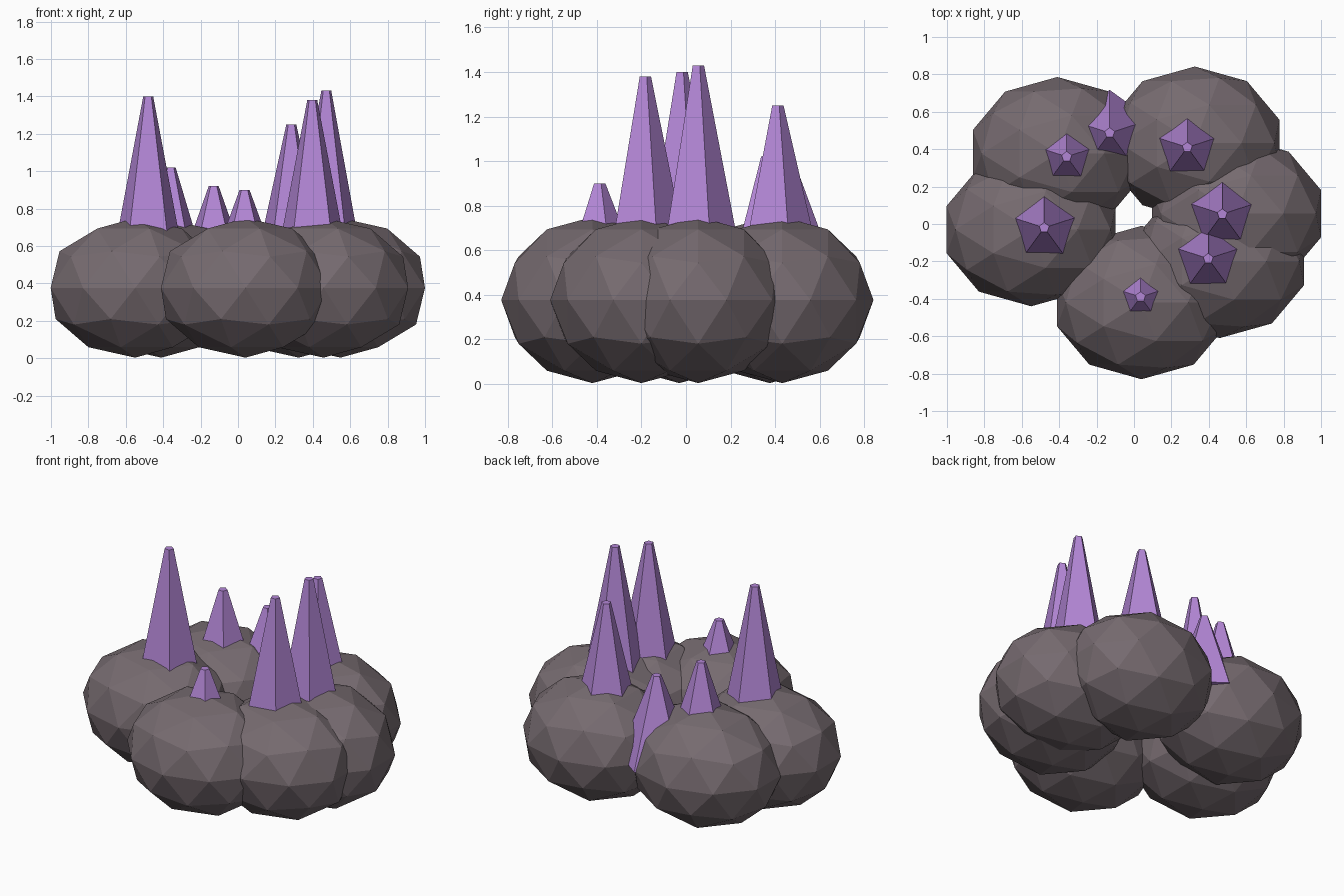
import bpy

if "Cube" in bpy.data.objects:
    bpy.data.objects.remove(bpy.data.objects["Cube"])


def material(name, rgb):
    m = bpy.data.materials.new(name)
    m.diffuse_color = (*rgb, 1.0)
    m.use_nodes = True
    m.node_tree.nodes["Principled BSDF"].inputs["Base Color"].default_value = m.diffuse_color
    return m


stone = material("warm grey stone", (0.18, 0.145, 0.16))
violet = material("violet crystal", (0.45, 0.24, 0.67))

MID = 0.376                          # height of the boulder equators
ROCK_SIZE = (0.475, 0.41, 0.373)     # boulder half-sizes
BASE_R, TIP_R = 0.23, 0.028          # crystal radii

# Ring of squashed faceted boulders
boulders = [(0.04, -0.42), (0.458, -0.20), (0.548, 0.055),
            (0.325, 0.432), (-0.41, 0.376), (-0.55, -0.03)]
for i, (x, y) in enumerate(boulders, 1):
    bpy.ops.mesh.primitive_ico_sphere_add(subdivisions=2, radius=1, location=(x, y, MID))
    rock = bpy.context.object
    rock.name = f"boulder_{i}"
    rock.scale = ROCK_SIZE
    rock.data.materials.append(stone)

# Five-sided blunt crystals rooted inside the boulders: x, y, tip height
crystals = [(-0.48, -0.02, 1.40), (-0.36, 0.36, 1.02), (-0.13, 0.487, 0.92),
            (0.285, 0.41, 1.25), (0.472, 0.053, 1.43), (0.397, -0.185, 1.38),
            (0.035, -0.39, 0.90)]
for i, (x, y, top) in enumerate(crystals, 1):
    bpy.ops.mesh.primitive_cone_add(vertices=5, radius1=BASE_R, radius2=TIP_R,
                                    depth=top - MID, location=(x, y, (top + MID) / 2))
    spike = bpy.context.object
    spike.name = f"crystal_{i}"
    spike.data.materials.append(violet)
